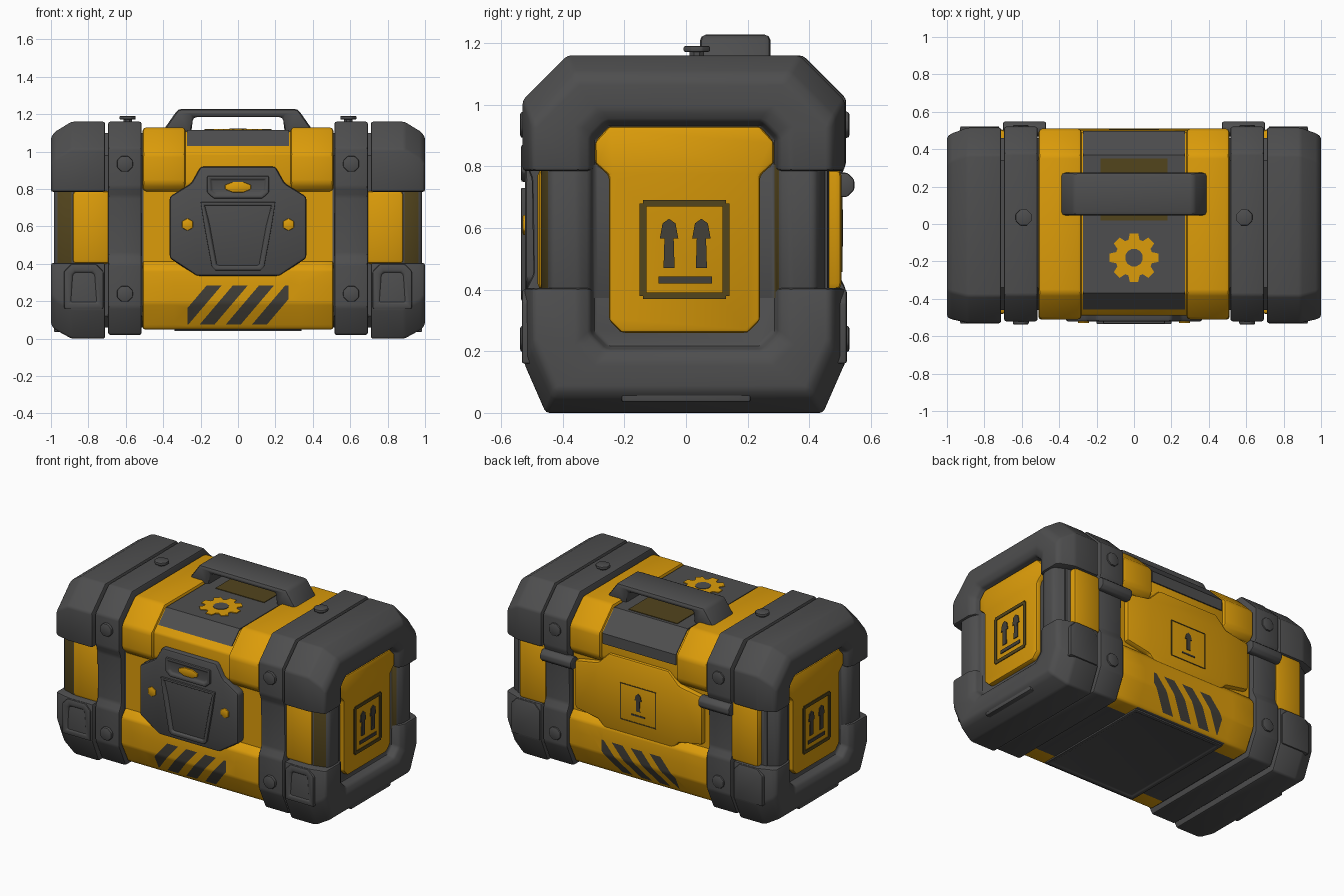
import bpy, bmesh, math

if "Cube" in bpy.data.objects:
    bpy.data.objects.remove(bpy.data.objects["Cube"])


def material(name, rgb):
    m = bpy.data.materials.new(name)
    m.diffuse_color = (*rgb, 1)
    m.use_nodes = True
    m.node_tree.nodes["Principled BSDF"].inputs["Base Color"].default_value = m.diffuse_color
    return m


GREY = material("dark grey", (0.076, 0.076, 0.077))
YELLOW = material("amber yellow", (0.72, 0.335, 0.003))
BLACK = material("charcoal", (0.055, 0.05, 0.04))
OLIVE = material("dirty olive", (0.085, 0.058, 0.012))


def bevel(bm, w, seg=2):
    edges = [e for e in bm.edges if len(e.link_faces) == 2 and e.calc_face_angle(0) > 0.3]
    bmesh.ops.bevel(bm, geom=edges, offset=w, segments=seg, affect='EDGES', profile=0.5, clamp_overlap=True)


def cut(bm, co, no, clear=False):
    """Slice along a plane; with clear, drop the side the normal points to and close it."""
    geom = bm.verts[:] + bm.edges[:] + bm.faces[:]
    bmesh.ops.bisect_plane(bm, geom=geom, dist=1e-5, plane_co=co, plane_no=no, clear_outer=clear)
    if clear:
        bmesh.ops.holes_fill(bm, edges=[e for e in bm.edges if e.is_boundary], sides=0)


def finish(name, bm, *mats):
    bmesh.ops.recalc_face_normals(bm, faces=bm.faces[:])
    me = bpy.data.meshes.new(name)
    bm.to_mesh(me)
    bm.free()
    for m in mats:
        me.materials.append(m)
    ob = bpy.data.objects.new(name, me)
    bpy.context.collection.objects.link(ob)
    return ob


def loft(rings):
    """rings: (x, [(y, z), ...]) joined in order and closed at both ends."""
    bm = bmesh.new()
    vs = [[bm.verts.new((x, y, z)) for y, z in pts] for x, pts in rings]
    n = len(vs[0])
    for a, b in zip(vs, vs[1:]):
        for i in range(n):
            bm.faces.new((a[i], a[(i + 1) % n], b[(i + 1) % n], b[i]))
    bm.faces.new(vs[0])
    bm.faces.new(vs[-1])
    bmesh.ops.recalc_face_normals(bm, faces=bm.faces[:])
    return bm


def prism_bm(pts, axis, a, b, inset=None):
    """Extrude a 2D outline along an axis from a to b; inset=(width, depth) sinks the b face."""
    place = {'x': lambda p, t: (t, p[0], p[1]), 'y': lambda p, t: (p[0], t, p[1]),
             'z': lambda p, t: (p[0], p[1], t)}[axis]
    bm = bmesh.new()
    lo = [bm.verts.new(place(p, a)) for p in pts]
    hi = [bm.verts.new(place(p, b)) for p in pts]
    n = len(pts)
    bm.faces.new(lo)
    top = bm.faces.new(hi)
    for i in range(n):
        bm.faces.new((lo[i], lo[(i + 1) % n], hi[(i + 1) % n], hi[i]))
    bmesh.ops.recalc_face_normals(bm, faces=bm.faces[:])
    if inset:
        bmesh.ops.inset_region(bm, faces=[top], thickness=inset[0], depth=0)
        bmesh.ops.inset_region(bm, faces=[top], thickness=0.012, depth=-inset[1])
    return bm


def prism(name, pts, axis, a, b, mat, w=0.0, inset=None):
    bm = prism_bm(pts, axis, a, b, inset)
    if w:
        bevel(bm, w)
    return finish(name, bm, mat)


def rect(a0, a1, b0, b1):
    return [(a0, b0), (a1, b0), (a1, b1), (a0, b1)]


def ngon(cx, cy, r, n, ry=None):
    return [(cx + r * math.cos(2 * math.pi * (i + .5) / n),
             cy + (ry or r) * math.sin(2 * math.pi * (i + .5) / n)) for i in range(n)]


def octa(y0, y1, z0, z1, ct, cb, cbz=None):
    cbz = cbz or cb
    return [(y0 + cb, z0), (y1 - cb, z0), (y1, z0 + cbz), (y1, z1 - ct),
            (y1 - ct, z1), (y0 + ct, z1), (y0, z1 - ct), (y0, z0 + cbz)]


def mirror(pts):
    return pts + [(-x, z) for x, z in reversed(pts)]


def frame(name, c, h, axis, a, b, mat, w=0.018):
    """Thin square outline made of four bars."""
    (cx, cz), (hx, hz) = c, h
    for s in (-1, 1):
        prism(name + "_side", rect(cx + s * hx - w / 2, cx + s * hx + w / 2, cz - hz, cz + hz), axis, a, b, mat)
        prism(name + "_bar", rect(cx - hx, cx + hx, cz + s * hz - w / 2, cz + s * hz + w / 2), axis, a, b, mat)


def arrow(cx, z0, z1, w):
    m = z1 - (z1 - z0) * 0.4
    return [(cx - w * .6, z0), (cx + w * .6, z0), (cx + w * .5, m), (cx + w, m), (cx + w * .7, z1 - .015),
            (cx, z1), (cx - w * .7, z1 - .015), (cx - w, m), (cx - w * .5, m)]


# inner core seen through the seams
prism("inner_core", octa(-.46, .46, .06, 1.1, .12, .06), 'x', -.92, .92, GREY)

# middle band of the body
prism("middle_band", rect(-.465, .47, .36, .84), 'x', -.505, .505, YELLOW)


# lid: slightly sunken centre and two raised shoulders
def lid(o):
    return [(-.47, .785), (-.51 + o, .83), (-.51 + o, .99), (-.37, 1.13 - o),
            (.37, 1.13 - o), (.51 - o, .99), (.51 - o, .83), (.47, .785)]


prism("lid_centre", lid(.022), 'x', -.32, .32, YELLOW, .01)
for s in (-1, 1):
    prism("lid_shoulder", lid(0), 'x', s * .28, s * .51, YELLOW, .02)

# dark plate wrapped over the lid, longer at the back
for front, low in ((True, 1.03), (False, .92)):
    bm = prism_bm(lid(.014), 'x', -.272, .272)
    cut(bm, (0, 0, low), (0, 0, -1), True)
    cut(bm, (0, 0, 0), (0, 1 if front else -1, 0), True)
    finish("lid_plate", bm, GREY)

# gear emblem on the lid and worn plate below the handle
gear = []
for i in range(8):
    for da, r in ((-.3, .10), (-.17, .132), (.17, .132), (.3, .10)):
        t = i * math.pi / 4 + da
        gear.append((r * math.cos(t), -.18 + r * math.sin(t)))
prism("gear_mark", gear, 'z', 1.112, 1.121, YELLOW)
prism("gear_hole", ngon(0, -.18, .048, 12), 'z', 1.115, 1.124, GREY)
prism("under_handle_plate", rect(-.18, .18, .02, .35), 'z', 1.112, 1.12, OLIVE)

# carrying handle
prism("handle", [(-.41, 1.10), (-.32, 1.228), (.32, 1.228), (.41, 1.10), (.25, 1.10), (.24, 1.185),
                 (-.24, 1.185), (-.25, 1.10)], 'y', .045, .275, GREY, .02)

# lower body with hazard stripes cut into front and back
bm = prism_bm([(-.47, .415), (-.51, .37), (-.51, .19), (-.44, .05), (.44, .05), (.51, .19),
               (.51, .37), (.47, .415)], 'x', -.51, .51)
bevel(bm, .012)
SL, CENTRES, HALF = .85, (-.225, -.085, .055, .195), .04
for c in CENTRES:
    for e in (-HALF, HALF):
        cut(bm, (c + e, 0, .17), (1, 0, -SL))
for x in (-.34, -.27, .27, .34):
    cut(bm, (x, 0, 0), (1, 0, 0))
for y in (-.33, .33):
    cut(bm, (0, y, 0), (0, 1, 0))
for z in (.075, .285):
    cut(bm, (0, 0, z), (0, 0, 1))
bm.normal_update()
for f in bm.faces:
    c = f.calc_center_median()
    u = c.x - SL * (c.z - .17)
    stripe = abs(c.x) < .27 and .075 < c.z < .285 and any(abs(u - k) < HALF for k in CENTRES)
    belly = f.normal.z < -.9 and c.z < .1 and not (abs(c.x) > .34 and abs(c.y) > .33)
    f.material_index = 1 if stripe else 2 if belly else 0
finish("lower_body", bm, YELLOW, BLACK, GREY)
prism("belly_plate", rect(-.34, .34, -.42, .42), 'z', .06, .04, GREY, .006, (.03, .008))

# front latch with sunken tapered grip
prism("latch_base", mirror([(.20, .92), (.25, .83), (.365, .76), (.365, .43), (.22, .335)]),
      'y', -.43, -.522, GREY, .015)
prism("latch_head", mirror([(.165, .87), (.165, .78), (.13, .75)]), 'y', -.50, -.535, GREY, .006, (.02, .012))
prism("latch_lamp", ngon(0, .81, .075, 8, .03), 'y', -.50, -.533, YELLOW, .004)
prism("latch_grip", mirror([(.20, .73), (.18, .60), (.14, .385), (.12, .365)]), 'y', -.50, -.535, GREY, .006,
      (.022, .02))
for s in (-1, 1):
    prism("latch_stud", ngon(s * .27, .61, .034, 6), 'y', -.50, -.53, YELLOW, .005)

# back plate with up-arrow sign
prism("back_plate", mirror([(.22, .87), (.30, .79), (.47, .76), (.47, .44), (.30, .41), (.22, .33)]),
      'y', .44, .505, YELLOW, .015)
frame("back_sign", (0, .58), (.13, .12), 'y', .50, .508, OLIVE, .006)
prism("back_arrow", arrow(0, .54, .66, .025), 'y', .50, .509, BLACK)
prism("back_arrow_bar", rect(-.05, .05, .505, .515), 'y', .50, .508, BLACK)


# end cap shell: outer skin, rounded rim, then a sunken window
def cap(y0, y1, z0, z1, ct, cb, cbz, xm):
    def skin(d):
        return octa(y0 + d * .4, y1 - d * .6, z0 + d * .9, z1 - d, ct, cb, cbz)
    return [(.71, skin(0)), (.89, skin(0)), (xm - .02, skin(.055)), (xm, skin(.085)),
            (xm, octa(-.35, .34, .165, .985, .06, .06)), (xm - .02, octa(-.31, .30, .205, .945, .05, .05)),
            (.93, octa(-.30, .29, .215, .935, .05, .05))]


strap = [(.38, 1.16), (.52, 1.02), (.52, .81), (.50, .76), (.495, .45), (.52, .40), (.52, .17), (.45, .02)]
for s in (-1, 1):
    # corner caps in three stacked pieces; the post has a worn strip at the front
    for name, args, lo, hi in (
            ("cap_upper", (-.53, .515, .0, 1.16, .145, .07, .16, 1.0), .785, 2),
            ("cap_post", (-.47, .465, .02, 1.15, .14, .07, .16, .985), .36, .82),
            ("cap_lower", (-.525, .515, .0, 1.16, .145, .07, .16, 1.0), -1, .405)):
        bm = loft([(s * x, p) for x, p in cap(*args)])
        cut(bm, (0, 0, hi), (0, 0, 1), True)
        cut(bm, (0, 0, lo), (0, 0, -1), True)
        bmesh.ops.recalc_face_normals(bm, faces=bm.faces[:])
        bevel(bm, .014)
        bm.normal_update()
        for f in bm.faces:
            if name == "cap_post" and f.normal.y < -.5 and .9 < abs(f.calc_center_median().x) < .96:
                f.material_index = 1
        finish(name, bm, GREY, OLIVE)
    # end foot bar
    prism("end_foot", rect(-.21, .21, .035, .10), 'x', s * .88, s * .985, GREY, .008)
    # yellow end panel and handling sign
    prism("end_panel", [(-.21, .26), (.20, .26), (.24, .30), (.24, .77), (.285, .81), (.285, .88), (.24, .93),
                        (-.25, .93), (-.295, .88), (-.295, .81), (-.25, .77), (-.25, .30)],
          'x', s * .90, s * .962, YELLOW, .012)
    a, b = s * .958, s * .967
    frame("end_sign", (-.005, .53), (.135, .15), 'x', a, b, OLIVE, .022)
    for y in (-.055, .05):
        prism("end_arrow", arrow(y, .47, .63, .03), 'x', a, b, BLACK)
    prism("end_arrow_bar", rect(-.09, .085, .42, .442), 'x', a, b, BLACK)
    # yellow corner blocks between strap and cap
    prism("corner_block", rect(-.482, .505, .40, .79), 'x', s * .685, s * .885, YELLOW, .02)
    # lower pads, with a sunken window at the front only
    x0, x1 = sorted((s * .72, s * .93))
    for y0, y1, hole in ((-.48, -.533, (.045, .018)), (.48, .522, None)):
        prism("corner_pad", [(x0, .16), (x1, .16), (x1, .36), (x1 - .04, .40), (x0 + .04, .40), (x0, .36)],
              'y', y0, y1, GREY, .008, hole)
    # strap wrapped around the crate
    prism("strap", mirror(strap), 'x', s * .515, s * .695, GREY, .012)
    # bolts on the strap
    for z in (.24, .935):
        prism("front_bolt", ngon(s * .605, z, .046, 8), 'y', -.50, -.538, GREY, .008)
        prism("back_bolt", ngon(s * .605, z, .046, 8), 'y', .50, .53, GREY, .008)
    prism("top_bolt_stem", ngon(s * .59, .035, .025, 8), 'z', 1.15, 1.18, GREY)
    prism("top_bolt", ngon(s * .59, .035, .046, 8), 'z', 1.172, 1.19, GREY, .004)
    # back hinge
    prism("hinge", ngon(.507, .74, .043, 8), 'x', s * .47, s * .70, GREY, .008)

# soft shading with kept edges
for ob in bpy.context.collection.objects:
    ob.select_set(True)
    bpy.context.view_layer.objects.active = ob
bpy.ops.object.shade_smooth_by_angle(angle=math.radians(35))
